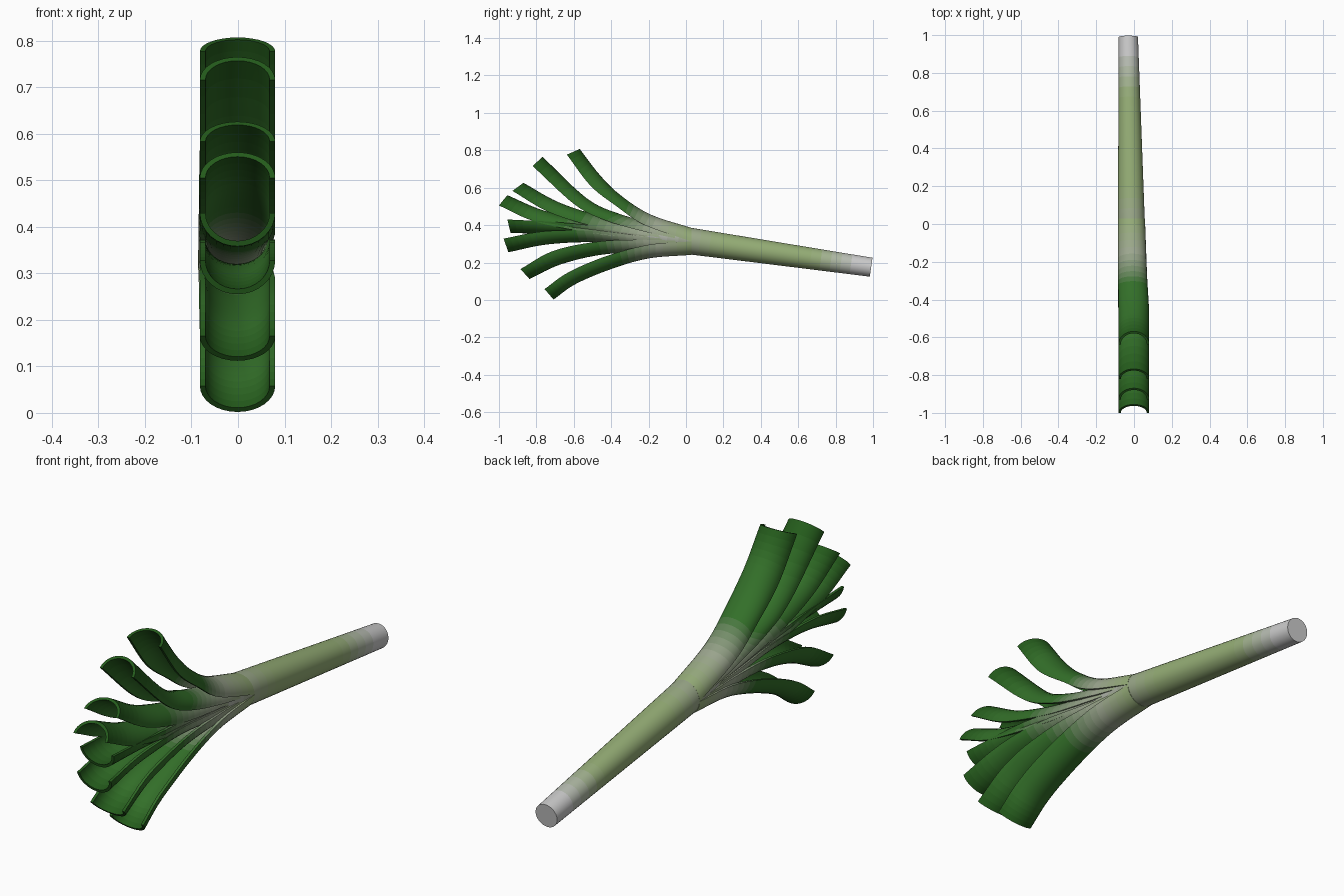
import bpy, bmesh, math
from mathutils import Vector

if "Cube" in bpy.data.objects:
    bpy.data.objects.remove(bpy.data.objects["Cube"])

WHITE, LIME, PALE = (.55, .55, .55), (.30, .42, .18), (.34, .39, .28)
GREEN, DARK = (.033, .16, .022), (.016, .10, .010)


def ramp(stops, t):
    """Colour at t from sorted (position, colour) stops."""
    for (a, ca), (b, cb) in zip(stops, stops[1:]):
        if t <= b:
            return tuple(Vector(ca).lerp(Vector(cb), max(0, (t - a) / (b - a))))
    return stops[-1][1]


def spline(pts, n):
    """Catmull-Rom samples through 2D points."""
    p = [Vector(q) for q in pts]
    p = [2 * p[0] - p[1]] + p + [2 * p[-1] - p[-2]]
    segs, out = len(p) - 3, []
    for i in range(n + 1):
        s = i / n * segs
        k = min(int(s), segs - 1)
        t = s - k
        a, b, c, d = p[k:k + 4]
        out.append(.5 * (2 * b + (c - a) * t + (2 * a - 5 * b + 4 * c - d) * t ** 2
                         + (3 * b - a - 3 * c + d) * t ** 3))
    return out


def loft(name, rings, stops):
    """Skin closed rings, cap both ends and colour each band along the length."""
    bm = bmesh.new()
    rows = [[bm.verts.new(v) for v in r] for r in rings]
    m, n = len(rows[0]), len(rows) - 1
    mesh = bpy.data.meshes.new(name)
    for i in range(n):
        mat = bpy.data.materials.new(f"{name}_band")
        mat.diffuse_color = (*ramp(stops, (i + .5) / n), 1)
        mat.use_nodes = True
        mat.node_tree.nodes["Principled BSDF"].inputs["Base Color"].default_value = mat.diffuse_color
        mesh.materials.append(mat)
        for j in range(m):
            k = (j + 1) % m
            bm.faces.new((rows[i][j], rows[i][k], rows[i + 1][k], rows[i + 1][j])).material_index = i
    bm.faces.new(rows[0])
    bm.faces.new(rows[-1]).material_index = n - 1
    bmesh.ops.recalc_face_normals(bm, faces=bm.faces)
    bm.to_mesh(mesh)
    bm.free()
    ob = bpy.data.objects.new(name, mesh)
    bpy.context.collection.objects.link(ob)
    bpy.ops.object.select_all(action='DESELECT')
    ob.select_set(True)
    bpy.context.view_layer.objects.active = ob
    bpy.ops.object.shade_smooth_by_angle(angle=math.radians(40))


# Stem: round tapered shaft, its front end hidden among the leaves
def stem():
    keys = [(.99, .175, -.03, .051), (.02, .315, -.014, .071), (-.28, .362, -.006, .055)]
    rings = []
    for (y0, z0, x0, r0), (y1, z1, x1, r1), steps in ((*keys[:2], 18), (*keys[1:], 5)):
        for i in range(steps + (y1 < 0)):
            t = i / steps
            c = Vector((x0, y0, z0)).lerp(Vector((x1, y1, z1)), t)
            r = r0 + (r1 - r0) * t
            up = Vector((0, .14, .99))
            rings.append([c + Vector((r * math.cos(a), 0, 0)) + up * r * math.sin(a)
                          for a in (math.tau * k / 32 for k in range(32))])
    loft("stem", rings, [(0, WHITE), (.06, WHITE), (.25, LIME), (.65, LIME), (.8, PALE), (1, WHITE)])


# Leaf: half-tube strip between a ridge line and a rim line, given as (y, z)
def leaf(name, ridge, rim, green_at, r0, n=24, arc=16, thick=.012):
    side = 1 if ridge[-1][1] > rim[-1][1] and ridge[0][1] > rim[0][1] else -1
    ridge = spline([(.03, .313 + side * r0)] + ridge, n)
    rim = spline([(.03, .313)] + rim, n)
    rings = []
    for i, (top, low) in enumerate(zip(ridge, rim)):
        t = i / n
        d, cx = top - low, -.014 + .013 * min(1, t * 1.5)
        hw = r0 + (.081 - r0) * min(1, t * 1.6)
        ring = []
        for inner in (0, 1):
            w = hw - thick * inner
            depth = d * (1 - inner * thick / d.length)
            half = []
            for k in range(arc + 1):
                a = math.pi * k / arc
                p = low + depth * math.sin(a)
                half.append(Vector((cx + w * math.cos(a), p.x, p.y)))
            ring += half[::-1] if inner else half
        rings.append(ring)
    loft(name, rings, [(0, LIME), (green_at * .45, PALE), (green_at, GREEN), (.8, GREEN), (1, DARK)])


stem()

# Upper leaves, arching upward, outermost first
leaf("upper_leaf_1", [(-.19, .457), (-.35, .56), (-.46, .667), (-.568, .807)],
     [(-.22, .40), (-.37, .50), (-.51, .61), (-.637, .777)], .42, .072)
leaf("upper_leaf_2", [(-.18, .415), (-.355, .46), (-.53, .543), (-.767, .765)],
     [(-.2, .36), (-.43, .425), (-.595, .51), (-.82, .716)], .5, .064)
leaf("upper_leaf_3", [(-.2, .398), (-.45, .447), (-.68, .522), (-.869, .626)],
     [(-.22, .345), (-.48, .39), (-.73, .468), (-.928, .583)], .6, .057)
leaf("upper_leaf_4", [(-.22, .375), (-.48, .41), (-.76, .478), (-.955, .56)],
     [(-.24, .33), (-.5, .357), (-.8, .417), (-1.0, .505)], .65, .05)

# Lower leaves, arching downward, innermost first
leaf("lower_leaf_4", [(-.24, .30), (-.48, .335), (-.72, .352), (-.938, .358)],
     [(-.24, .355), (-.48, .395), (-.72, .418), (-.955, .430)], .65, .05)
leaf("lower_leaf_3", [(-.22, .28), (-.48, .308), (-.74, .297), (-.95, .255)],
     [(-.24, .34), (-.5, .37), (-.76, .367), (-.975, .328)], .6, .057)
leaf("lower_leaf_2", [(-.22, .253), (-.45, .242), (-.67, .19), (-.837, .112)],
     [(-.23, .322), (-.47, .312), (-.71, .262), (-.885, .165)], .5, .064)
leaf("lower_leaf_1", [(-.2, .222), (-.4, .165), (-.59, .085), (-.708, .002)],
     [(-.2, .295), (-.43, .233), (-.63, .147), (-.756, .058)], .42, .072)
